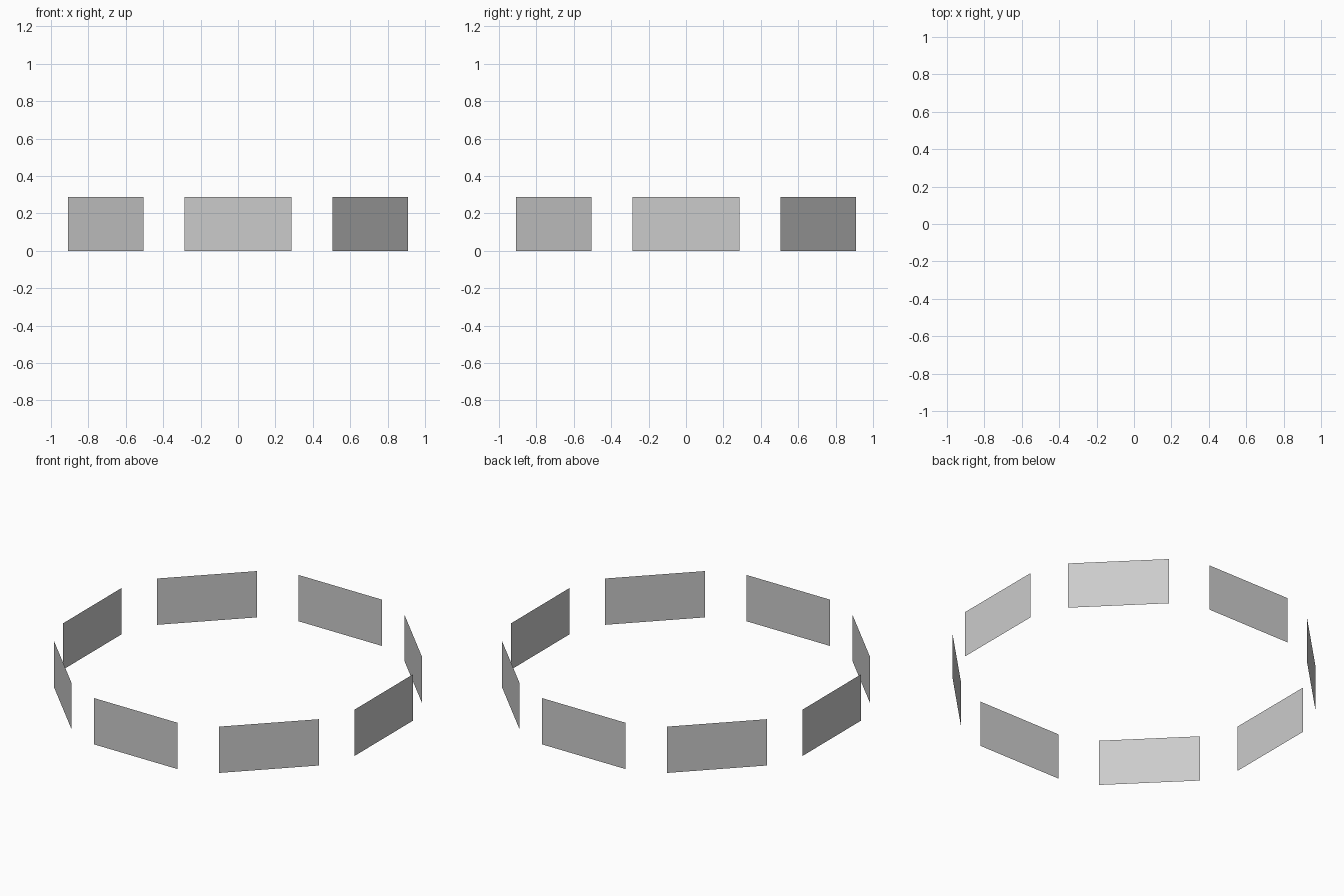
import bpy
import math

if "Cube" in bpy.data.objects:
    bpy.data.objects.remove(bpy.data.objects["Cube"])

COUNT = 8        # panels around the ring
RADIUS = 1.0     # centre to panel face
HALF_W = 0.286
HEIGHT = 0.287


def make_panel_mesh():
    # upright flat rectangle facing outward along -y
    mesh = bpy.data.meshes.new("panel")
    verts = [(-HALF_W, -RADIUS, 0), (HALF_W, -RADIUS, 0),
             (HALF_W, -RADIUS, HEIGHT), (-HALF_W, -RADIUS, HEIGHT)]
    mesh.from_pydata(verts, [], [(0, 1, 2, 3)])
    mesh.update()
    return mesh


# ring of panels sharing one mesh
panel_mesh = make_panel_mesh()
for i in range(COUNT):
    panel = bpy.data.objects.new(f"ring_panel_{i + 1}", panel_mesh)
    panel.rotation_euler.z = i * math.tau / COUNT
    bpy.context.collection.objects.link(panel)
